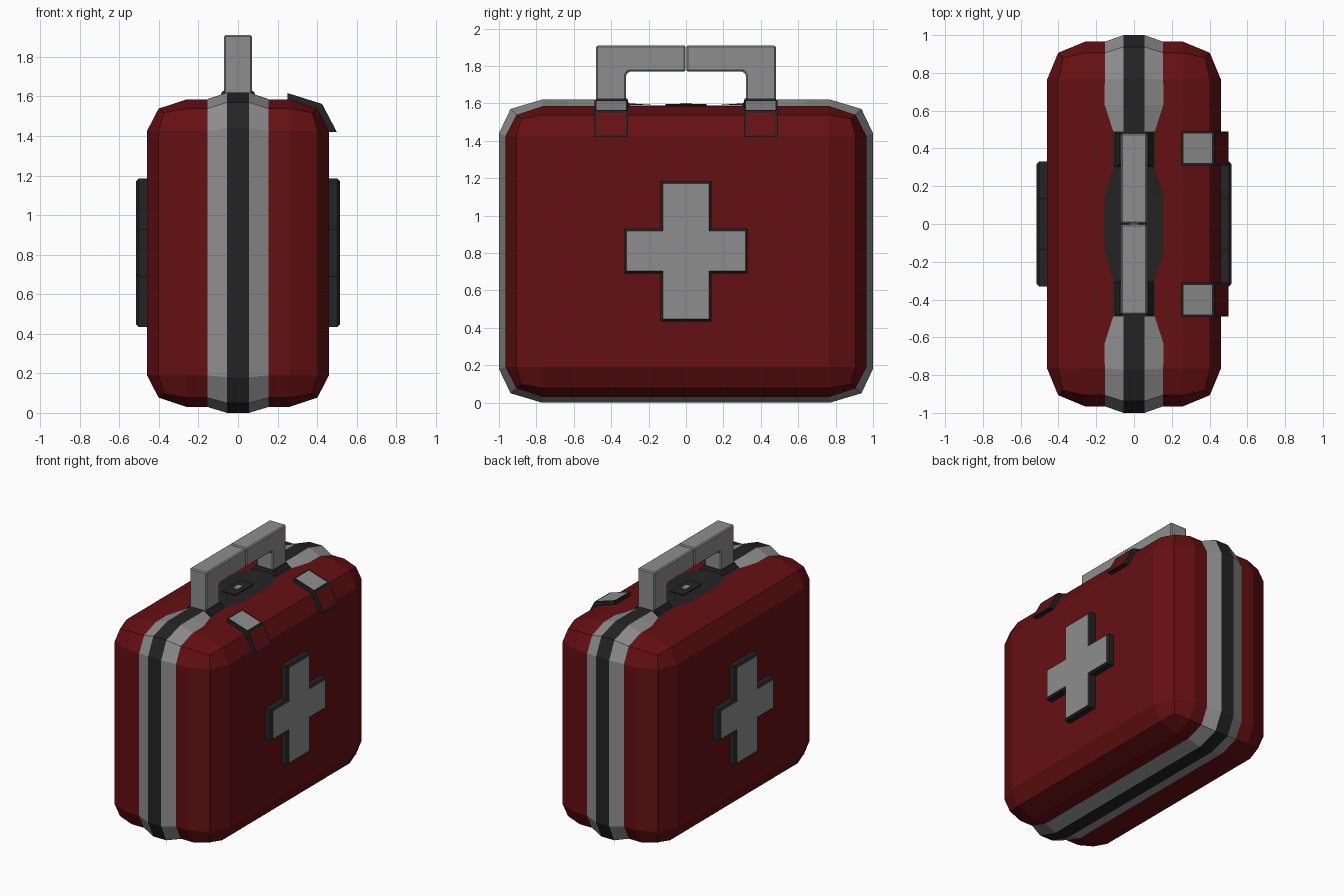
import bpy, bmesh
from mathutils import Vector

if "Cube" in bpy.data.objects:
    bpy.data.objects.remove(bpy.data.objects["Cube"])


def material(name, rgb):
    m = bpy.data.materials.new(name)
    m.use_nodes = True
    col = (*rgb, 1.0)
    m.diffuse_color = col
    bsdf = next(n for n in m.node_tree.nodes if n.type == "BSDF_PRINCIPLED")
    bsdf.inputs["Base Color"].default_value = col
    return m


RED, GREY, DARK = 0, 1, 2
MATS = [material("deep red", (0.13, 0.005, 0.006)),
        material("light grey", (0.27, 0.27, 0.27)),
        material("charcoal", (0.017, 0.017, 0.017))]


def finish(name, bm, mirror=None, recalc=True):
    """Turn a bmesh into a named object, optionally mirrored on one axis."""
    if recalc:
        bmesh.ops.recalc_face_normals(bm, faces=bm.faces[:])
    me = bpy.data.meshes.new(name)
    bm.to_mesh(me)
    bm.free()
    for m in MATS:
        me.materials.append(m)
    ob = bpy.data.objects.new(name, me)
    bpy.context.collection.objects.link(ob)
    if mirror:
        mod = ob.modifiers.new("mirror", "MIRROR")
        mod.use_axis = [a == mirror for a in "xyz"]
    return ob


def prism(points, offset, mat):
    """Extrude a flat polygon along an offset vector."""
    bm = bmesh.new()
    face = bm.faces.new([bm.verts.new(p) for p in points])
    ext = bmesh.ops.extrude_face_region(bm, geom=[face], use_keep_orig=True)
    moved = [g for g in ext["geom"] if isinstance(g, bmesh.types.BMVert)]
    bmesh.ops.translate(bm, verts=moved, vec=offset)
    bmesh.ops.recalc_face_normals(bm, faces=bm.faces[:])
    for f in bm.faces:
        f.material_index = mat
    return bm


def inset_face(bm, direction, mat, width, depth=0.0):
    """Inset the face that looks most in a direction and colour its inside."""
    d = Vector(direction).normalized()
    bm.normal_update()
    face = max(bm.faces, key=lambda f: f.normal.dot(d))
    bmesh.ops.inset_region(bm, faces=[face], thickness=width, depth=depth,
                           use_even_offset=True)
    face.material_index = mat


def block(name, x, y, z0, z1, taper=1.0, y_mid=0.0, mat=DARK, mirror=None):
    """Box with half sizes x and y whose top may be narrower."""
    bm = bmesh.new()
    bmesh.ops.create_cube(bm, size=2)
    for v in bm.verts:
        s = taper if v.co.z > 0 else 1.0
        v.co = (v.co.x * x * s, y_mid + v.co.y * y * (1 + s) / 2,
                z1 if v.co.z > 0 else z0)
    for f in bm.faces:
        f.material_index = mat
    return finish(name, bm, mirror)


# Case shell: box with two-step rounded edges, flattened in height
bm = bmesh.new()
bmesh.ops.create_cube(bm, size=2)
for v in bm.verts:
    v.co = (v.co.x * 0.46, v.co.y * 0.965, v.co.z * 0.972)
bmesh.ops.bevel(bm, geom=bm.edges[:], offset=0.2, segments=2, profile=0.5,
                affect="EDGES")
for v in bm.verts:
    v.co.z = v.co.z * 0.8 + 0.8076
finish("case_shell", bm)

# Raised band round the case: half width, shell (y, z), ridge (y, z)
path = [
    (0.155, (0, 1.588), (0, 1.59)),
    (0.155, (0.15, 1.588), (0.15, 1.59)),
    (0.11, (0.30, 1.588), (0.30, 1.60)),
    (0.11, (0.49, 1.586), (0.49, 1.62)),
    (0.155, (0.63, 1.586), (0.63, 1.62)),
    (0.155, (0.765, 1.585), (0.77, 1.62)),
    (0.155, (0.906, 1.538), (0.938, 1.57)),
    (0.155, (0.965, 1.425), (1.0, 1.44)),
    (0.155, (0.965, 0.19), (1.0, 0.18)),
    (0.155, (0.906, 0.077), (0.938, 0.05)),
    (0.155, (0.765, 0.03), (0.77, 0)),
    (0.155, (0, 0.03), (0, 0)),
]
bm = bmesh.new()
rows = []
for w, low, high in path:
    section = [(-w, *low), (-0.055, *high), (0.055, *high), (w, *low)]
    rows.append([bm.verts.new(p) for p in section])
for i, (a, b) in enumerate(zip(rows, rows[1:])):
    for k in range(3):
        f = bm.faces.new((a[k], a[k + 1], b[k + 1], b[k]))
        f.material_index = DARK if k == 1 or i < 3 else GREY
finish("center_band", bm, "y", recalc=False)

# Crosses on both broad sides
a, b, c, mid = 0.135, 0.33, 0.375, 0.81
h = 0.12
quarter = [(a, c), (a, h), (b, h)]
outline = (quarter + [(y, -z) for y, z in reversed(quarter)]
           + [(-y, -z) for y, z in quarter]
           + [(-y, z) for y, z in reversed(quarter)])
bm = prism([(0.45, y, mid + z) for y, z in outline], (0.053, 0, 0), DARK)
inset_face(bm, (1, 0, 0), GREY, 0.013, 0.012)
finish("side_cross", bm, "x")

# Latches folded over the upper edge of one side
profile = [(0.25, 1.617), (0.425, 1.562), (0.50, 1.42),
           (0.45, 1.42), (0.39, 1.52), (0.25, 1.57)]
bm = prism([(x, 0.31, z) for x, z in profile], (0, 0.18, 0), DARK)
inset_face(bm, (0.3, 0, 1), GREY, 0.012)
inset_face(bm, (1, 0, 0.5), RED, 0.013)
finish("latch", bm, "y")

# Carrying handle in two halves meeting in the middle
profile = [(0.002, 1.77), (0.305, 1.77), (0.32, 1.755), (0.32, 1.59),
           (0.48, 1.59), (0.48, 1.91), (0.002, 1.91)]
bm = prism([(-0.07, y, z) for y, z in profile], (0.14, 0, 0), GREY)
handle = finish("handle", bm, "y")
bev = handle.modifiers.new("soft edges", "BEVEL")
bev.width = 0.008
bev.segments = 1

# Handle collars and the lock under the grip
block("handle_collar", 0.11, 0.095, 1.575, 1.627, 0.7, 0.395, mirror="y")
block("lock_plate", 0.055, 0.11, 1.58, 1.597)
block("lock_button", 0.02, 0.03, 1.59, 1.601, mat=GREY)
